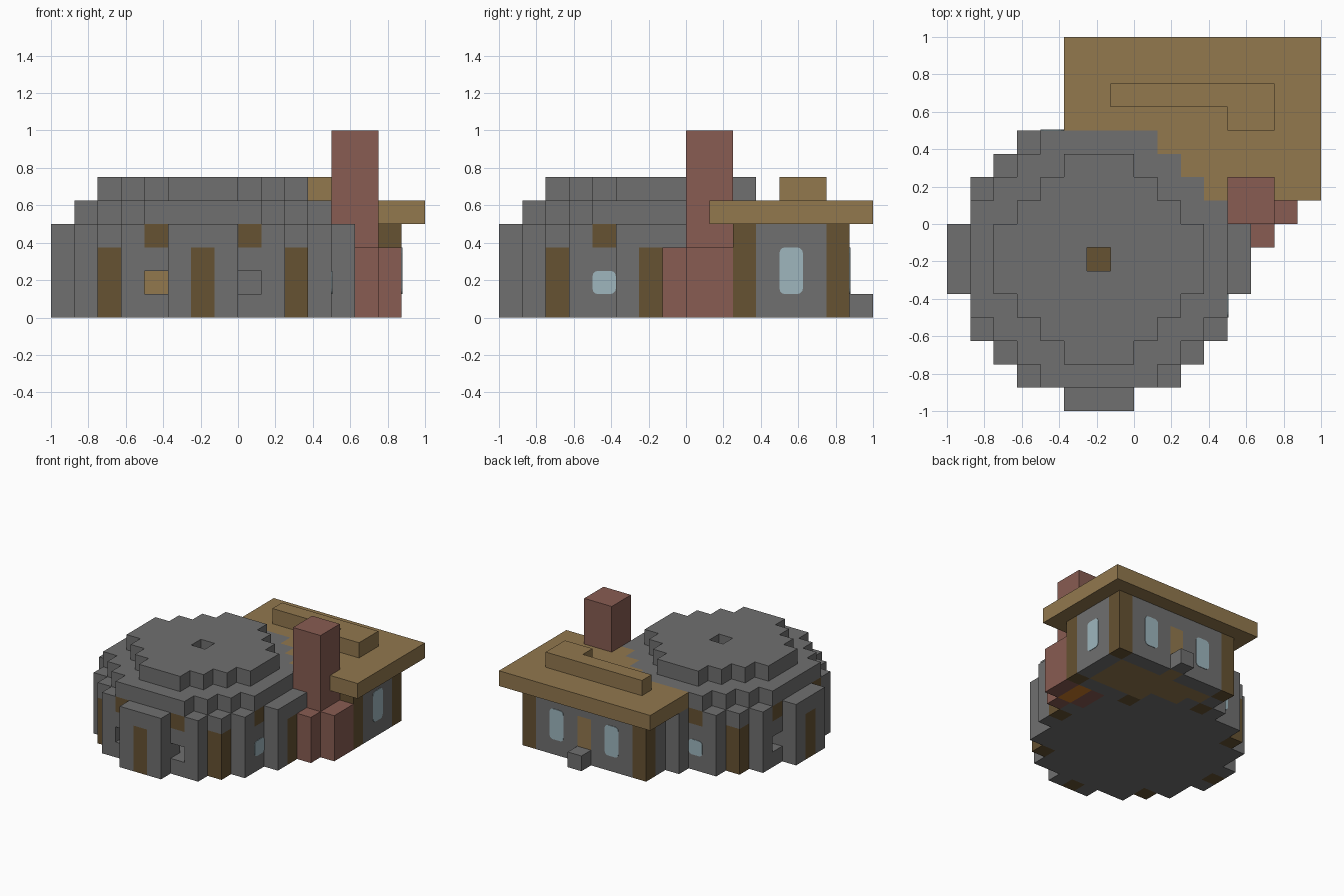
import bpy, bmesh
from itertools import product
from mathutils import Vector

cube = bpy.data.objects.get("Cube")
if cube:
    bpy.data.objects.remove(cube, do_unlink=True)

U = 0.125  # side of one building block


def material(name, rgb):
    m = bpy.data.materials.new(name)
    m.use_nodes = True
    m.diffuse_color = (*rgb, 1)
    m.node_tree.nodes["Principled BSDF"].inputs["Base Color"].default_value = (*rgb, 1)
    return m


STONE = material("grey stone", (0.162, 0.162, 0.162))
PLANK = material("tan plank", (0.287, 0.188, 0.076))
LOG = material("dark log", (0.133, 0.084, 0.032))
BRICK = material("red brick", (0.246, 0.107, 0.084))
GLASS = material("pale blue glass", (0.342, 0.468, 0.515))
EMBER = material("orange ember", (0.6, 0.2, 0.02))

grid = {}   # block -> part name
parts = {}  # part name -> material


def fill(part, mat, columns, z0, z1):
    """Stack blocks over the given (x, y) columns; later parts replace earlier ones."""
    parts[part] = mat
    for (x, y), z in product(columns, range(z0, z1)):
        grid[x, y, z] = part


def rect(x0, x1, y0, y1):
    return set(product(range(x0, x1), range(y0, y1)))


def disc(half, y0):
    """Stepped round plan centred on column -2, from the half width of each row."""
    return {(x, y0 + i) for i, h in enumerate(half) for x in range(-2 - h, -1 + h)}


def inner(plan):
    return {(x, y) for x, y in plan
            if all((x + i, y + j) in plan for i, j in product((-1, 0, 1), repeat=2))}


# Plans of the round hut and the square wing
hut = disc([1, 3, 4, 5, 5, 6, 6, 6, 5, 5, 4, 3, 1], -8)
roof_ring = disc([2, 3, 4, 5, 5, 5, 5, 5, 4, 3, 2], -7)
roof_cap = disc([1, 2, 3, 4, 4, 4, 3, 2, 1], -6)
wing = rect(-2, 7, 2, 7)
room = inner(wing)

# Wing: floor, walls, corner posts, door, step and flat roof with a ridge
fill("wing_floor", PLANK, room - hut, 0, 1)
fill("wing_walls", STONE, wing - room - hut, 0, 4)
fill("wing_posts", LOG, {(6, 2), (6, 6), (-2, 6)}, 0, 4)
fill("back_door", PLANK, {(2, 6)}, 0, 3)
fill("back_step", STONE, {(2, 7)}, 0, 1)
fill("wing_roof", PLANK, rect(-3, 8, 1, 8), 4, 5)
fill("roof_ridge", PLANK, rect(-1, 6, 5, 6) | rect(4, 6, 4, 5), 5, 6)

# Hut: floor, hollow wall and stepped roof
fill("hut_floor", STONE, inner(hut), 0, 1)
fill("hut_walls", STONE, hut - inner(hut), 0, 4)
fill("hut_roof_ring", STONE, roof_ring, 4, 5)
fill("hut_roof_cap", STONE, roof_cap - {(-2, -2)}, 5, 6)
fill("smoke_hole_base", LOG, {(-2, -2)}, 4, 5)
fill("storage_chest", PLANK, {(-4, 1)}, 1, 2)

# Posts and doors on the eight directions of the hut
fill("hut_posts", LOG, set(product((-6, 2), repeat=2)), 0, 3)
fill("hut_doors", LOG, {(-2, -8), (-2, 4), (-8, -2), (4, -2)}, 0, 3)

# Lintels above the openings beside each porch
openings = set(product((-4, 0), (-7, 3))) | set(product((-7, 3), (-4, 0)))
fill("hut_lintels", LOG, openings, 3, 4)
for x, y in [(-4, -7), (0, -7), (-7, 0), (-7, -4)]:
    grid.pop((x, y, 1))

# Chimney with a stepped hearth
fill("chimney", BRICK, rect(4, 6, 0, 2), 0, 8)
fill("hearth", BRICK, {(5, -1), (6, 0), (6, 1)}, 0, 3)
fill("hearth_fire", EMBER, {(5, 0), (5, 1)}, 0, 1)


def finish(name, bm, mat):
    me = bpy.data.meshes.new(name)
    bmesh.ops.recalc_face_normals(bm, faces=bm.faces) if name.startswith("window") else None
    bm.to_mesh(me)
    bm.free()
    me.materials.append(mat)
    ob = bpy.data.objects.new(name, me)
    bpy.context.scene.collection.objects.link(ob)


# Turn blocks into meshes, keeping only the faces next to open air
for part, mat in parts.items():
    bm = bmesh.new()
    for cell in [c for c, p in grid.items() if p == part]:
        for axis, side in product(range(3), (0, 1)):
            step = [0, 0, 0]
            step[axis] = 2 * side - 1
            if tuple(c + s for c, s in zip(cell, step)) in grid:
                continue
            ring = []
            for a, b in ((0, 0), (1, 0), (1, 1), (0, 1)):
                p = Vector(cell)
                p[axis] += side
                p[(axis + 1) % 3] += a
                p[(axis + 2) % 3] += b
                ring.append(bm.verts.new(p * U))
            bm.faces.new(ring if side else ring[::-1])
    bmesh.ops.remove_doubles(bm, verts=bm.verts, dist=0.001)
    finish(part, bm, mat)


def window(name, axis, plane, start, height):
    """Thin rounded pane on the +x (axis 0) or +y (axis 1) side of a wall."""
    bm = bmesh.new()
    bmesh.ops.create_cube(bm, size=1)
    size, centre = Vector((U, U, height * U)), Vector((0, 0, (1 + height / 2) * U))
    size[axis] = 0.006
    centre[axis] = plane * U + 0.001
    centre[1 - axis] = (start + 0.5) * U
    for v in bm.verts:
        v.co = Vector(a * b for a, b in zip(v.co, size)) + centre
    corners = [e for e in bm.edges
               if abs((e.verts[0].co - e.verts[1].co)[axis]) > 0.001]
    bmesh.ops.bevel(bm, geom=corners, offset=0.03, segments=3, profile=0.5, affect='EDGES')
    finish(name, bm, GLASS)


window("window_wing_back_left", 1, 7, 4, 2)
window("window_wing_back_right", 1, 7, 0, 2)
window("window_wing_side", 0, 7, 4, 2)
window("window_hut_side", 0, 4, -4, 1)
window("window_hut_back", 1, 4, -4, 1)
